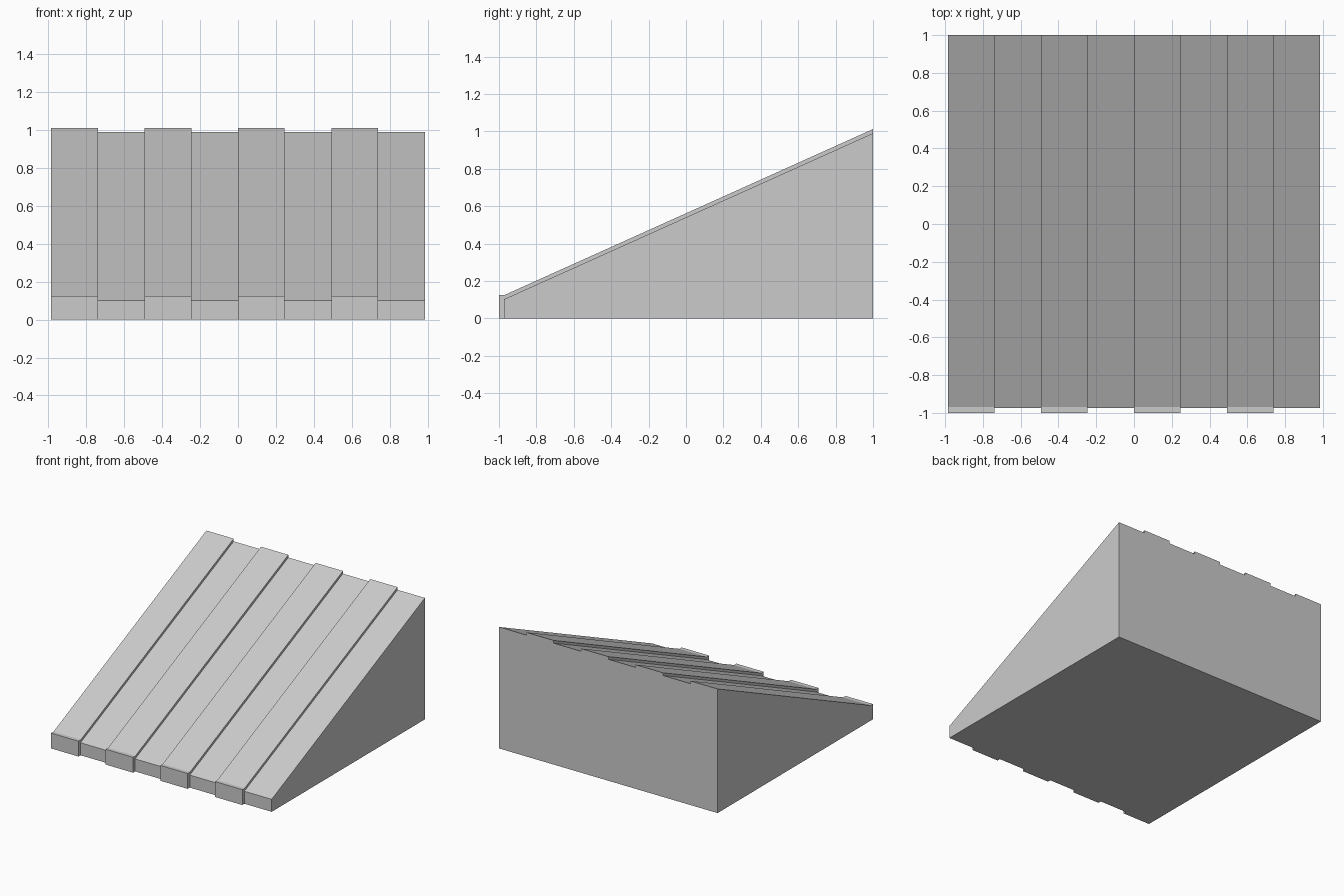
import bpy, bmesh

if "Cube" in bpy.data.objects:
    bpy.data.objects.remove(bpy.data.objects["Cube"])

STRIPS = 8
HALF = 0.985
W = 2 * HALF / STRIPS


def prism(name, profile, x0, x1):
    """Extrude a (y, z) side profile from x0 to x1."""
    bm = bmesh.new()
    face = bm.faces.new([bm.verts.new((x0, y, z)) for y, z in profile])
    ext = bmesh.ops.extrude_face_region(bm, geom=[face])
    moved = [g for g in ext["geom"] if isinstance(g, bmesh.types.BMVert)]
    bmesh.ops.translate(bm, verts=moved, vec=(x1 - x0, 0, 0))
    bmesh.ops.recalc_face_normals(bm, faces=bm.faces)
    mesh = bpy.data.meshes.new(name)
    bm.to_mesh(mesh)
    bm.free()
    obj = bpy.data.objects.new(name, mesh)
    bpy.context.collection.objects.link(obj)
    return obj


# Solid wedge forming the recessed strips, back, sides and underside
prism("ramp_body", [(-0.973, 0), (1, 0), (1, 0.99), (-0.973, 0.102)], -HALF, HALF)

# Raised planks on every other strip, with a short flat lip at the front
plank = [(-1, 0), (-0.973, 0), (-0.973, 0.102), (1, 0.99),
         (1, 1.012), (-0.97, 0.125), (-1, 0.125)]
for i in range(0, STRIPS, 2):
    x = -HALF + i * W
    prism(f"raised_plank_{i // 2 + 1}", plank, x, x + W)
